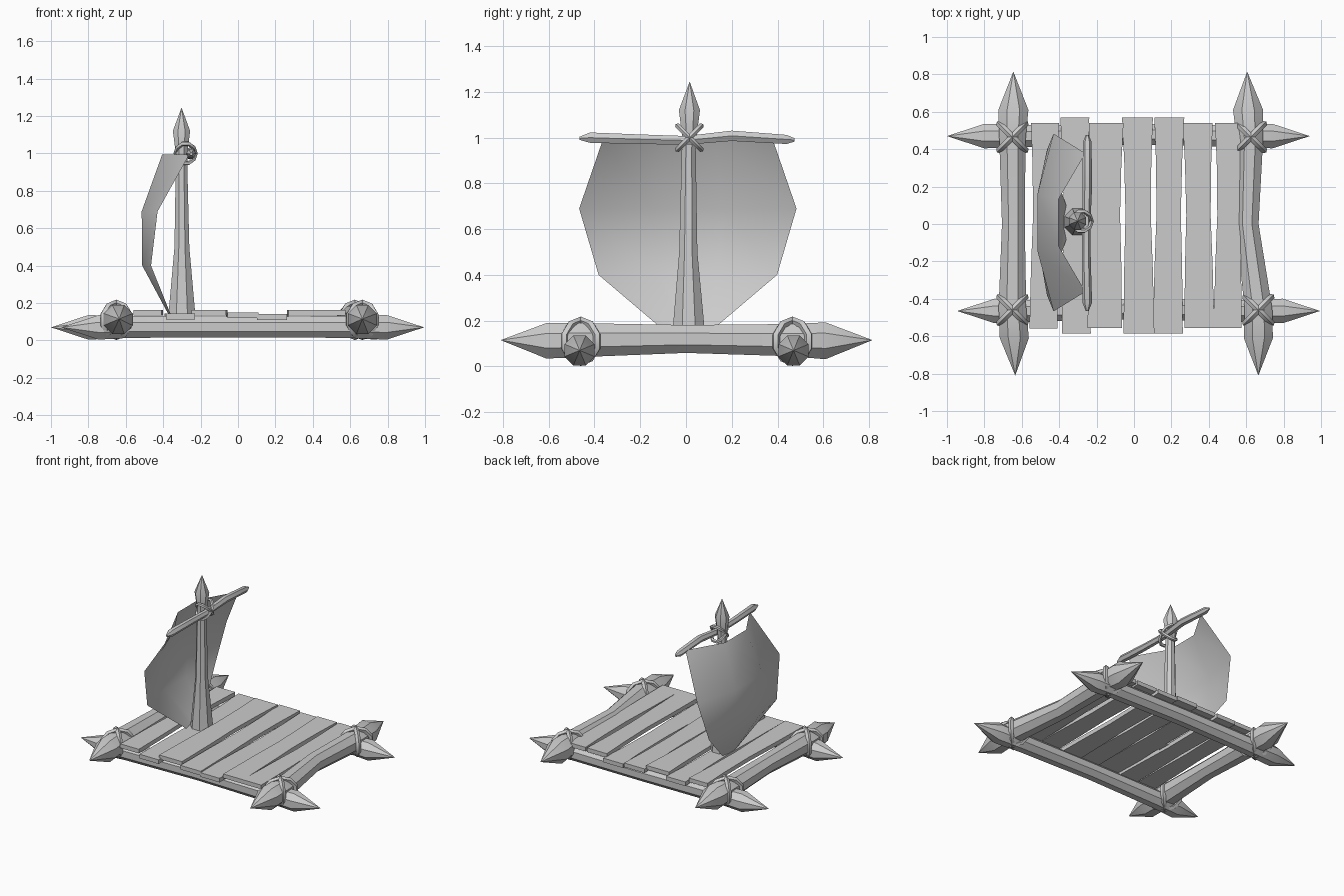
import bpy, math
from mathutils import Vector, Matrix

if "Cube" in bpy.data.objects:
    bpy.data.objects.remove(bpy.data.objects["Cube"])


def finish(name, verts, faces, angle=40):
    me = bpy.data.meshes.new(name)
    me.from_pydata([tuple(v) for v in verts], [], faces)
    me.update()
    ob = bpy.data.objects.new(name, me)
    bpy.context.collection.objects.link(ob)
    bpy.ops.object.select_all(action='DESELECT')
    bpy.context.view_layer.objects.active = ob
    ob.select_set(True)
    if angle:
        bpy.ops.object.shade_smooth_by_angle(angle=math.radians(angle))
    return ob


def log(name, axis, stations, sides=8):
    """Loft rings (x, y, z, radius) whose planes face one axis; radius 0 makes a point."""
    a = Vector(axis)
    u = Vector((0, 0, 1)) if abs(a.z) < 0.5 else Vector((1, 0, 0))
    v = a.cross(u)
    verts, rings, faces = [], [], []
    for x, y, z, r in stations:
        c = Vector((x, y, z))
        n = sides if r else 1
        rings.append(list(range(len(verts), len(verts) + n)))
        for i in range(n):
            t = 2 * math.pi * (i + 0.5) / sides
            verts.append(c + r * (u * math.cos(t) + v * math.sin(t)))
    for A, B in zip(rings, rings[1:]):
        for i in range(sides):
            j = (i + 1) % sides
            if len(A) == 1:
                faces.append((A[0], B[j], B[i]))
            elif len(B) == 1:
                faces.append((A[i], A[j], B[0]))
            else:
                faces.append((A[i], A[j], B[j], B[i]))
    if len(rings[0]) > 1:
        faces.append(tuple(reversed(rings[0])))
    if len(rings[-1]) > 1:
        faces.append(tuple(rings[-1]))
    return finish(name, verts, faces)


def lashing(name, centre, p, q, half, depth, rope):
    """Two rope loops crossing on the diagonals of the plane spanned by p and q."""
    p, q = Vector(p), Vector(q)
    n = p.cross(q)
    verts, faces, M, m = [], [], 10, 5
    for s in (1, -1):
        d = (p + s * q).normalized()
        side = n.cross(d)
        base = len(verts)
        for i in range(M):
            t = 2 * math.pi * (i + 0.5) / M
            c = Vector(centre) + d * half * math.cos(t) + n * depth * math.sin(t)
            out = d * math.cos(t) + n * math.sin(t)
            for k in range(m):
                w = 2 * math.pi * k / m
                verts.append(c + rope * (out * math.cos(w) + side * math.sin(w)))
        for i in range(M):
            for k in range(m):
                a, b = i * m, (i + 1) % M * m
                k2 = (k + 1) % m
                faces.append(tuple(base + e for e in (a + k, a + k2, b + k2, b + k)))
    return finish(name, verts, faces, 60)


# Long logs along x
for name, y, x0, x1 in (("front_log", -0.465, -0.945, 0.995), ("back_log", 0.47, -1.0, 0.94)):
    log(name, (1, 0, 0), [(x0, y, 0.07, 0), (x0 + 0.2, y, 0.07, 0.071), (-0.58, y, 0.072, 0.063),
                          (0, y + 0.01, 0.072, 0.06), (0.58, y, 0.072, 0.063),
                          (x1 - 0.2, y, 0.07, 0.071), (x1, y, 0.07, 0)])

# Cross logs along y, thick at the heads and slimmer in the middle
log("left_log", (0, 1, 0), [(-0.635, -0.81, 0.115, 0), (-0.64, -0.61, 0.112, 0.084), (-0.65, -0.45, 0.115, 0.08),
                            (-0.645, 0, 0.12, 0.066), (-0.65, 0.45, 0.115, 0.076),
                            (-0.645, 0.61, 0.112, 0.087), (-0.645, 0.815, 0.115, 0)])
log("right_log", (0, 1, 0), [(0.665, -0.81, 0.115, 0), (0.665, -0.61, 0.112, 0.084), (0.665, -0.45, 0.115, 0.08),
                             (0.605, 0, 0.12, 0.066), (0.62, 0.45, 0.115, 0.076),
                             (0.61, 0.61, 0.112, 0.087), (0.605, 0.815, 0.115, 0)])

# Deck planks, pinched along their length: x0, x1, y0, y1, top
planks = [(-0.555, -0.405, -0.56, 0.54, 0.163), (-0.39, -0.235, -0.585, 0.57, 0.143),
          (-0.245, -0.06, -0.555, 0.54, 0.163), (-0.06, 0.105, -0.585, 0.57, 0.15),
          (0.105, 0.265, -0.585, 0.57, 0.14), (0.265, 0.425, -0.555, 0.54, 0.163),
          (0.43, 0.58, -0.555, 0.54, 0.163)]
for i, (x0, x1, y0, y1, top) in enumerate(planks):
    verts, faces = [], []
    for f, pinch in ((0, 0), (0.3, 0.006), (0.55, 0.015), (0.8, 0.01), (1, 0)):
        y = y0 + (y1 - y0) * f
        lean = 0.008 * (-1) ** i * (f - 0.5)
        a, b = x0 + pinch + lean, x1 - pinch + lean
        verts += [(a, y, top - 0.03), (b, y, top - 0.03), (b, y, top), (a, y, top)]
    for s in range(4):
        for k in range(4):
            j = (k + 1) % 4
            faces.append((s * 4 + k, s * 4 + 4 + k, s * 4 + 4 + j, s * 4 + j)[::-1])
    faces += [(0, 1, 2, 3), (19, 18, 17, 16)]
    finish("deck_plank_%d" % (i + 1), verts, faces, 0)

# Mast with a pointed head
log("mast", (0, 0, 1), [(-0.30, 0.012, 0.135, 0.078), (-0.30, 0.01, 0.5, 0.043), (-0.302, 0.012, 0.95, 0.033),
                        (-0.302, 0.015, 1.02, 0.036), (-0.302, 0.015, 1.12, 0.05), (-0.302, 0.016, 1.245, 0)])

# Yard that carries the sail
log("yard", (0, 1, 0), [(-0.25, -0.465, 0.997, 0.008), (-0.25, -0.42, 1.0, 0.026), (-0.255, -0.2, 0.993, 0.024),
                        (-0.255, 0, 0.988, 0.022), (-0.25, 0.2, 1.008, 0.026),
                        (-0.25, 0.44, 0.992, 0.023), (-0.25, 0.475, 0.99, 0.008)], 6)

# Billowing sail: z, half width, x at the edges, x in the middle
rows = [(0.995, 0.37, -0.26, -0.405), (0.69, 0.475, -0.43, -0.515),
        (0.40, 0.39, -0.465, -0.512), (0.145, 0.09, -0.362, -0.375)]
verts = [((xe if abs(t) == 1 else xm), 0.008 + w * t, z)
         for z, w, xe, xm in rows for t in (-1, -0.33, 0.33, 1)]
faces = [(r * 4 + c, r * 4 + c + 1, r * 4 + c + 5, r * 4 + c + 4) for r in range(3) for c in range(3)]
finish("sail", verts, faces, 60)

# Rope lashings at the corners and on the mast
for name, x, y in (("front_left", -0.65, -0.46), ("back_left", -0.65, 0.465),
                   ("front_right", 0.665, -0.46), ("back_right", 0.625, 0.465)):
    lashing(name + "_lashing", (x, y, 0.11), (1, 0, 0), (0, 1, 0), 0.105, 0.09, 0.018)
lashing("mast_lashing", (-0.28, 0.015, 1.0), (0, 1, 0), (0, 0, 1), 0.077, 0.053, 0.012)
